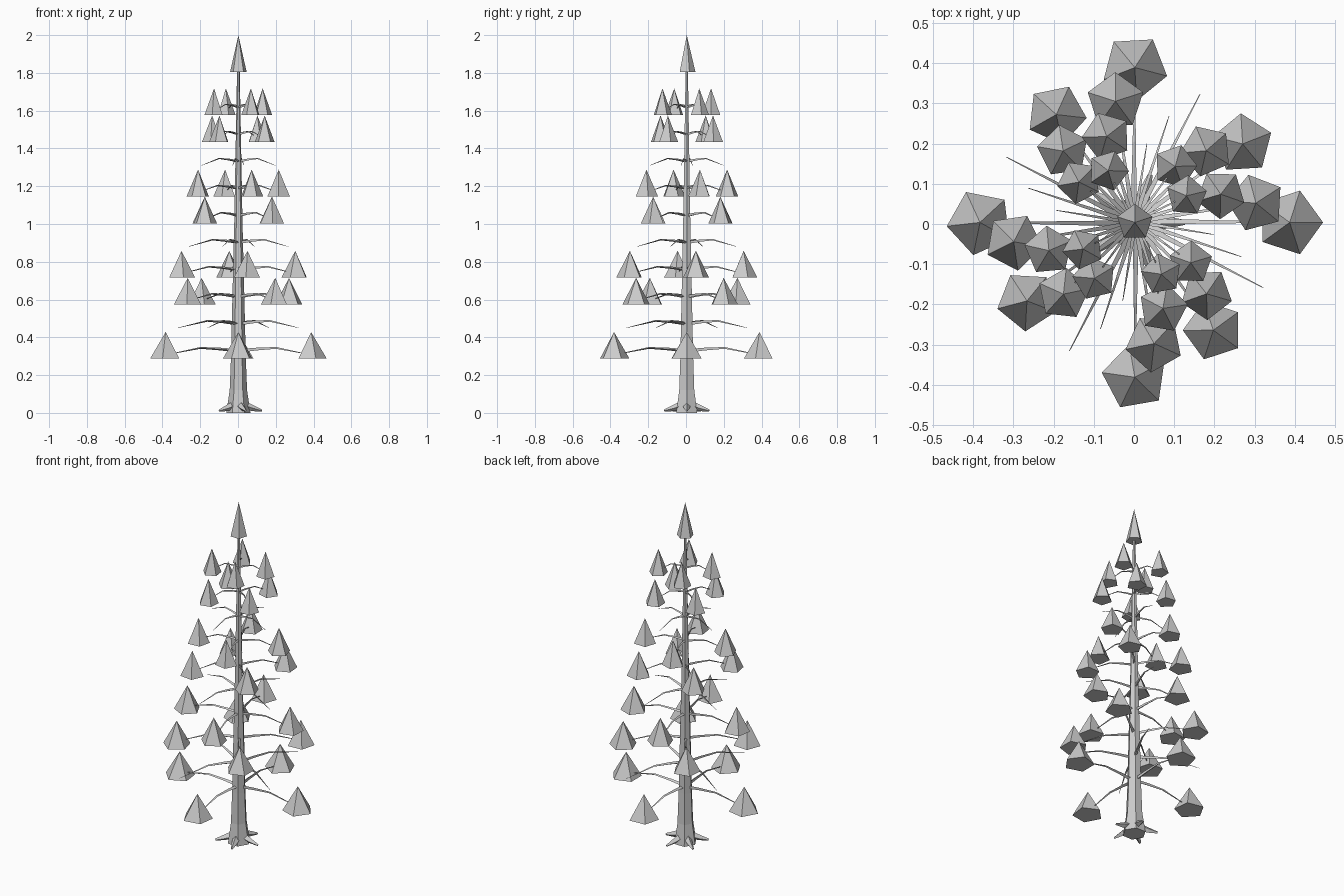
import bpy
import bmesh
from math import cos, sin, pi
from mathutils import Vector

cube = bpy.data.objects.get("Cube")
if cube:
    bpy.data.objects.remove(cube, do_unlink=True)

CENTER = Vector((0.002, 0.004, 0))

grey = bpy.data.materials.new("plain_grey")
grey.use_nodes = True
COLOUR = (0.6, 0.6, 0.6, 1)
grey.diffuse_color = COLOUR
grey.node_tree.nodes["Principled BSDF"].inputs["Base Color"].default_value = COLOUR


def finish(name, bm):
    """Turn a bmesh into a flat-shaded grey object."""
    bmesh.ops.recalc_face_normals(bm, faces=bm.faces)
    mesh = bpy.data.meshes.new(name)
    bm.to_mesh(mesh)
    bm.free()
    mesh.materials.append(grey)
    obj = bpy.data.objects.new(name, mesh)
    obj.location = CENTER
    bpy.context.collection.objects.link(obj)
    return obj


def tube(name, points, radii, sides):
    """Faceted tapering tube along a path."""
    bm = bmesh.new()
    rings = []
    for i, (point, radius) in enumerate(zip(points, radii)):
        along = points[min(i + 1, len(points) - 1)] - points[max(i - 1, 0)]
        turn = along.to_track_quat('Z', 'Y')
        ring = []
        for k in range(sides):
            a = 2 * pi * k / sides
            ring.append(bm.verts.new(point + turn @ Vector((radius * cos(a), radius * sin(a), 0))))
        rings.append(ring)
    for low, high in zip(rings, rings[1:]):
        for k in range(sides):
            n = (k + 1) % sides
            bm.faces.new((low[k], low[n], high[n], high[k]))
    bm.faces.new(rings[0])
    bm.faces.new(rings[-1])
    return finish(name, bm)


def needle_cone(name, base, radius, height, spin):
    """Five-sided pyramid of foliage with a closed base."""
    bm = bmesh.new()
    ring = [bm.verts.new(base + Vector((radius * cos(spin + a), radius * sin(spin + a), 0)))
            for a in (2 * pi * k / 5 for k in range(5))]
    apex = bm.verts.new(base + Vector((0, 0, height)))
    bm.faces.new(ring)
    for k in range(5):
        bm.faces.new((ring[k], ring[(k + 1) % 5], apex))
    return finish(name, bm)


def polar(radius, angle, z):
    return Vector((radius * cos(angle), radius * sin(angle), z))


# Trunk with a flared foot
trunk_profile = [(0.0, 0.064), (0.12, 0.046), (0.3, 0.039), (0.6, 0.032), (1.0, 0.022), (1.82, 0.007)]
tube("trunk", [Vector((0, 0, z)) for z, r in trunk_profile], [r for z, r in trunk_profile], 6)

# Roots
for i in range(5):
    a = 2 * pi * i / 5
    tube(f"root_{i + 1}", [polar(0.02, a, 0.045), polar(0.075, a, 0.025), polar(0.125, a, 0.012)],
         [0.022, 0.016, 0.006], 4)

# Whorls of four branches; every third whorl from the second is bare
for tier in range(10):
    z = 0.34 + 0.1433 * tier
    reach = 0.385 - 0.0267 * tier
    thick = 0.011 - 0.0005 * tier
    for i in range(4):
        a = 1.1 * tier + i * pi / 2
        path = [polar(0, a, z - 0.012), polar(reach * 0.25, a, z - 0.002),
                polar(reach * 0.52, a, z + 0.004), polar(reach, a, z - 0.033)]
        tube(f"branch_{tier + 1}_{i + 1}", path,
             [thick, thick * 0.75, thick * 0.5, 0.001], 3)
        if tier % 3 != 1:
            needle_cone(f"foliage_{tier + 1}_{i + 1}", polar(reach, a, z - 0.053),
                        0.083 - 0.0035 * tier, 0.141, 1.2 * tier + i)

# Tree tip
needle_cone("tree_tip", Vector((0, 0, 1.805)), 0.046, 0.195, pi / 2)
